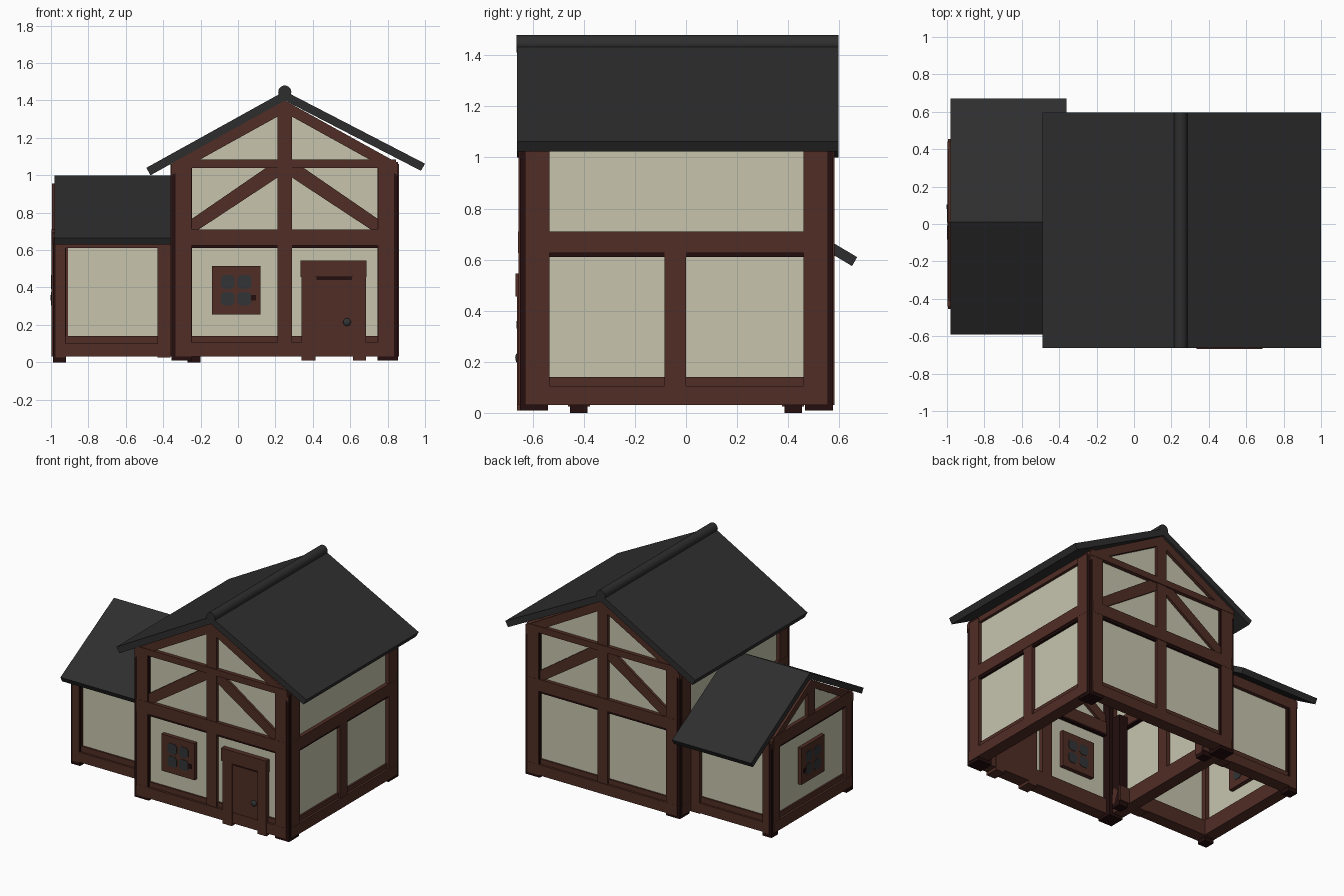
import bpy, bmesh, math
from mathutils import Vector

if "Cube" in bpy.data.objects:
    bpy.data.objects.remove(bpy.data.objects["Cube"])


def material(name, rgb):
    m = bpy.data.materials.new(name)
    m.diffuse_color = (*rgb, 1)
    m.use_nodes = True
    m.node_tree.nodes["Principled BSDF"].inputs["Base Color"].default_value = m.diffuse_color
    return m


CREAM = material("cream_plaster", (0.57, 0.555, 0.42))
BROWN = material("brown_timber", (0.080, 0.026, 0.018))
DARK = material("dark_timber", (0.017, 0.0045, 0.004))
SLATE = material("slate_roof", (0.027, 0.027, 0.027))
GLASS = material("grey_glass", (0.032, 0.034, 0.036))


def prism(name, pts, d0, d1, place, mat):
    """Extrude a 2D outline (u, z) from depth d0 to d1; place maps (u, d, z) to the world."""
    bm = bmesh.new()
    a = [bm.verts.new(place(u, d0, z)) for u, z in pts]
    b = [bm.verts.new(place(u, d1, z)) for u, z in pts]
    n = len(pts)
    bm.faces.new(a)
    bm.faces.new(b)
    for i in range(n):
        bm.faces.new((a[i], a[(i + 1) % n], b[(i + 1) % n], b[i]))
    bmesh.ops.recalc_face_normals(bm, faces=bm.faces)
    me = bpy.data.meshes.new(name)
    bm.to_mesh(me)
    bm.free()
    me.materials.append(mat)
    ob = bpy.data.objects.new(name, me)
    bpy.context.collection.objects.link(ob)
    return ob


def board(name, u0, u1, z0, z1, place, d0=-0.08, d1=0.006, mat=BROWN):
    return prism(name, [(u0, z0), (u1, z0), (u1, z1), (u0, z1)], d0, d1, place, mat)


def along_x(y, s):      # wall running in x, outward direction s*y
    return lambda u, d, z: Vector((u, y + s * d, z))


def along_y(x, s):      # wall running in y, outward direction s*x
    return lambda u, d, z: Vector((x + s * d, u, z))


def corner_posts(name, x0, x1, y0, y1, z0, z1, w):
    for i, x in enumerate((x0, x1 - w)):
        for j, y in enumerate((y0, y1 - w)):
            board(f"{name}_{i}{j}", x, x + w, z0, z1, along_x(y, 1), 0, w, DARK)


def frame(name, place, u0, u1, top, w, floor=0.03, edge=0.02):
    """Corner boards, sill and middle rail shared by every wall."""
    board(name + "_post_a", u0 + edge, u0 + w, floor, top, place)
    board(name + "_post_b", u1 - w, u1 - edge, floor, top, place)
    board(name + "_sill", u0 + edge, u1 - edge, floor, 0.105, place, d1=0.007)
    board(name + "_sill_step", u0 + w, u1 - w, 0.105, 0.14, place, d1=-0.008)
    board(name + "_rail", u0 + edge, u1 - edge, 0.625, 0.71, place, d1=0.007)
    board(name + "_rail_shadow", u0 + w, u1 - w, 0.61, 0.625, place, d1=-0.002, mat=DARK)


def gable(name, place, u0, u1, c, eave, apex, w=0.065):
    """Pentagon plaster wall with sloped rafters under the roof."""
    prism(name + "_plaster", [(u0 + .02, 0.06), (u1 - .02, 0.06), (u1 - .02, eave),
                              (c, apex), (u0 + .02, eave)], -0.05, -0.02, place, CREAM)
    for i, u in enumerate((u0, u1)):
        prism(f"{name}_rafter_{i}", [(c, apex), (u, eave), (u, eave - w), (c, apex - w)],
              -0.07, 0.004, place, BROWN)


def window(name, place, c, zc, d):
    board(name + "_frame", c - .13, c + .13, zc - .13, zc + .13, place, -0.08, d)
    for i in (-1, 1):
        for j in (-1, 1):
            # chamfered square panes, shown inside and outside
            h, k = 0.037, 0.021
            pts = [(c + i * .045 + a, zc + j * .045 + b) for a, b in
                   ((-h, -k), (-k, -h), (k, -h), (h, -k), (h, k), (k, h), (-k, h), (-h, k))]
            prism(f"{name}_pane_{i}_{j}", pts, d, d + .003, place, GLASS)
            prism(f"{name}_inner_pane_{i}_{j}", pts, -.083, -.08, place, GLASS)
    board(name + "_latch", c + .08, c + .105, zc - .055, zc - .025, place, d, d + .006, DARK)


# ---- main house ----
X0, X1, Y0, Y1 = -0.355, 0.855, -0.65, 0.575
corner_posts("main_post", X0, X1, Y0, Y1, 0.01, 1.05, 0.11)
front, back = along_x(Y0, -1), along_x(Y1, 1)
right, left = along_y(X1, 1), along_y(X0, -1)

for name, p in (("front", front), ("back", back)):
    frame(name, p, X0, X1, 1.06, 0.105)
    gable(name, p, X0, X1, 0.25, 1.065, 1.40)
    board(name + "_centre_post", 0.21, 0.29, 0.1, 1.38, p, d1=0.003)
    board(name + "_tie_beam", X0 + .01, X1 - .01, 1.04, 1.085, p, d1=0.008)
    for s in (-1, 1):   # diagonal braces
        prism(f"{name}_brace_{s}", [(0.25 + s * a, z) for a, z in
              ((0.02, 1.04), (0.10, 1.04), (0.50, 0.765), (0.50, 0.71), (0.46, 0.71), (0.02, 1.0))],
              -0.07, -0.002, p, BROWN)

for name, p in (("right", right), ("left", left)):
    frame(name, p, Y0, Y1, 1.06, 0.115)
    board(name + "_plaster", Y0 + .02, Y1 - .02, 0.06, 1.06, p, -0.05, -0.02, CREAM)
    board(name + "_centre_post", -0.085, 0, 0.1, 0.63, p, d1=0.003)
    board(name + "_top_beam", Y0, Y1, 1.03, 1.07, p, d1=0)

window("front_window", front, -0.01, 0.385, 0.008)

# ---- door ----
board("door_panel", 0.41, 0.62, 0.03, 0.46, front, -0.085, 0.004)
board("door_jamb_left", 0.34, 0.415, 0.01, 0.46, front, -0.085, 0.012)
board("door_jamb_right", 0.615, 0.685, 0.01, 0.46, front, -0.085, 0.012)
board("door_lintel", 0.335, 0.687, 0.455, 0.545, front, -0.085, 0.017)
board("door_shadow", 0.42, 0.61, 0.44, 0.455, front, 0, 0.007, DARK)
bpy.ops.mesh.primitive_uv_sphere_add(segments=12, ring_count=8, radius=0.021,
                                     location=(0.583, -0.656, 0.215))
knob = bpy.context.object
knob.name = "door_knob"
knob.scale.y = 0.6
knob.data.materials.append(GLASS)
bpy.ops.object.shade_smooth_by_angle()

# ---- main roof ----
prism("main_roof", [(-0.49, 1.04), (0.25, 1.45), (1.0, 1.062), (0.978, 1.024),
                    (0.25, 1.40), (-0.468, 1.0)], -0.662, 0.597, along_x(0, 1), SLATE)
bpy.ops.mesh.primitive_cylinder_add(vertices=20, radius=0.035, depth=1.26,
                                    location=(0.25, -0.033, 1.445),
                                    rotation=(math.pi / 2, 0, 0))
ridge = bpy.context.object
ridge.name = "roof_ridge"
ridge.data.materials.append(SLATE)
bpy.ops.object.shade_smooth_by_angle()

# ---- side wing ----
WX0, WX1, WY = -0.99, -0.2, 0.455
corner_posts("wing_post", WX0, WX1, -WY, WY, 0, 0.67, 0.07)
for name, y, s in (("wing_front", -WY, -1), ("wing_back", WY, 1)):
    p = along_x(y, s)
    board(name + "_post_a", WX0 + .015, WX0 + .065, 0.025, 0.69, p)
    board(name + "_post_b", -0.43, -0.36, 0.025, 0.69, p)
    board(name + "_sill", WX0 + .015, WX1, 0.03, 0.10, p)
    board(name + "_sill_step", WX0 + .065, WX1, 0.10, 0.14, p, d1=-0.008)
    board(name + "_top_beam", WX0 + .015, -0.34, 0.61, 0.685, p)
    board(name + "_plaster", WX0 + .02, -0.34, 0.06, 0.68, p, -0.05, -0.02, CREAM)

gable_side = along_y(WX0, -1)
frame("wing_gable", gable_side, -WY, WY, 0.685, 0.085, edge=0.015)
gable("wing_gable", gable_side, -WY, WY, 0.01, 0.685, 0.955, 0.055)
board("wing_gable_post", -0.03, 0.05, 0.70, 0.93, gable_side, d1=0.003)
window("wing_window", gable_side, 0, 0.385, 0.007)

prism("wing_roof", [(-0.59, 0.665), (0.01, 1.0), (0.67, 0.61), (0.65, 0.575),
                    (0.01, 0.955), (-0.572, 0.63)], -0.98, -0.36, along_y(0, 1), SLATE)
